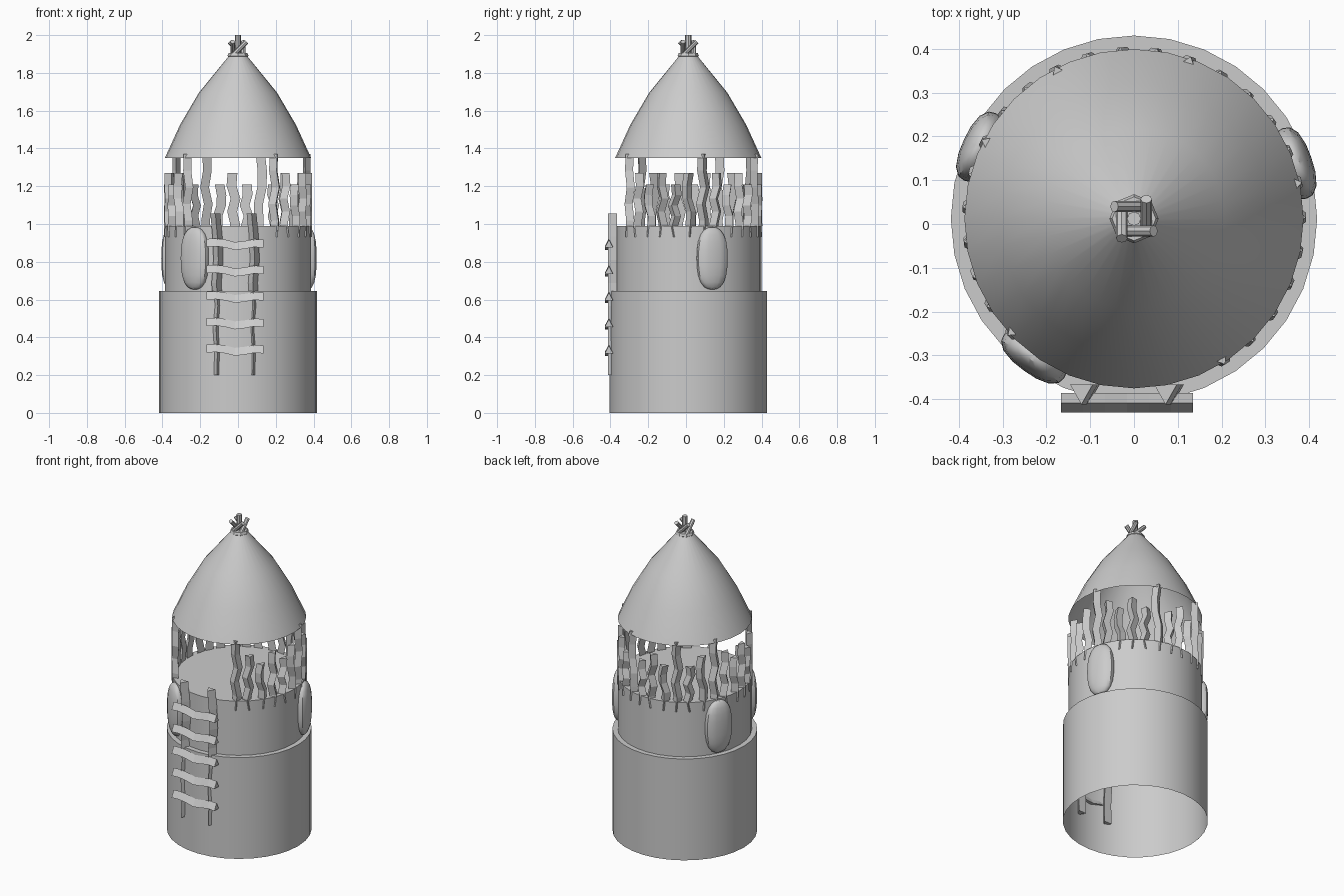
import bpy, bmesh, math
from mathutils import Vector, Matrix

cube = bpy.data.objects.get("Cube")
if cube:
    bpy.data.objects.remove(cube, do_unlink=True)

CENTRE = Vector((0, 0.012, 0))
UP = Vector((0, 0, 1))

stone = bpy.data.materials.new("pale_grey")
stone.use_nodes = True
stone.diffuse_color = (0.6, 0.6, 0.6, 1)
stone.node_tree.nodes["Principled BSDF"].inputs["Base Color"].default_value = (0.6, 0.6, 0.6, 1)


def finish(name, bm, smooth=False):
    bmesh.ops.recalc_face_normals(bm, faces=bm.faces[:])
    mesh = bpy.data.meshes.new(name)
    bm.to_mesh(mesh)
    bm.free()
    mesh.materials.append(stone)
    obj = bpy.data.objects.new(name, mesh)
    bpy.context.collection.objects.link(obj)
    if smooth:
        bpy.ops.object.select_all(action='DESELECT')
        obj.select_set(True)
        bpy.context.view_layer.objects.active = obj
        bpy.ops.object.shade_smooth_by_angle(angle=math.radians(35))
    return obj


def loft(bm, rings, caps=True):
    """Skin a list of equal-sized rings of points."""
    loops = [[bm.verts.new(p) for p in ring] for ring in rings]
    n = len(loops[0])
    for a, b in zip(loops, loops[1:]):
        for i in range(n):
            j = (i + 1) % n
            bm.faces.new((a[i], a[j], b[j], b[i]))
    if caps:
        bm.faces.new(loops[0])
        bm.faces.new(loops[-1])
    return loops


def lathe(name, profile, sides=32, cap_top=False, cap_bottom=False):
    bm = bmesh.new()
    rings = [[CENTRE + Vector((r * math.sin(a), r * math.cos(a), z))
              for a in (2 * math.pi * i / sides for i in range(sides))]
             for r, z in profile]
    loops = loft(bm, rings, caps=False)
    if cap_top:
        bm.faces.new(loops[-1])
    if cap_bottom:
        bm.faces.new(loops[0])
    return finish(name, bm, smooth=True)


def crooked_bar(name, start, end, side, out, bend, waves):
    """Triangular bar, its ridge along 'out', bent step by step along 'bend'."""
    bm = bmesh.new()
    rings = []
    for i, w in enumerate(waves):
        c = start.lerp(end, i / (len(waves) - 1)) + bend * w
        rings.append([c - side, c + side, c + out])
    loft(bm, rings)
    return finish(name, bm)


# Tower: open-bottomed base, ledge, upper wall and floor
lathe("tower_base", [(0.418, 0), (0.418, 0.645), (0.387, 0.645)])
lathe("tower_upper_wall", [(0.387, 0.645), (0.387, 0.99)], cap_top=True)

# Roof: thin flared cone, open below
lathe("roof", [(0.387, 1.35), (0.307, 1.525), (0.207, 1.695), (0.04, 1.9)])
lathe("roof_collar", [(0.045, 1.88), (0.056, 1.89), (0.05, 1.905)], 8, True, True)

# Finial: one upright stick with four leaning around it
def stick(name, a, b, radius=0.013, sides=8):
    a, b = CENTRE + Vector(a), CENTRE + Vector(b)
    turn = (b - a).to_track_quat('Z', 'Y')
    bm = bmesh.new()
    ring = [turn @ Vector((radius * math.cos(t), radius * math.sin(t), 0))
            for t in (2 * math.pi * i / sides for i in range(sides))]
    loft(bm, [[a + p for p in ring], [b + p for p in ring]])
    finish(name, bm, smooth=True)

stick("finial_centre", (0, 0, 1.89), (0, 0, 2.0), 0.016)
for i in range(4):
    spin = Matrix.Rotation(math.pi / 2 * i, 3, 'Z')
    stick(f"finial_stick_{i + 1}", spin @ Vector((0.028, -0.025, 1.895)),
          spin @ Vector((0.028, 0.045, 1.965)))

# Railing posts: crooked triangular sticks, some reaching the roof
TALL = {0, 6, 11, 15, 18, 24}
WAVES = [(0, 0.4, -0.5, 0.7, -0.2, 0), (0, -0.6, 0.3, -0.7, 0.5, 0.2),
         (0.2, 0.5, 0.6, -0.5, -0.6, 0)]
for k in range(25):
    a = math.radians(-58 + 11.7 * k)
    radial = Vector((math.cos(a), math.sin(a), 0))
    tangent = Vector((-math.sin(a), math.cos(a), 0))
    top = 1.37 if k in TALL else (1.21, 1.27)[k % 2]
    foot = CENTRE + radial * 0.358
    crooked_bar(f"railing_post_{k + 1}", foot + UP * 0.93, foot + UP * top,
                tangent * 0.026, radial * 0.034, tangent * 0.018, WAVES[k % 3])

# Windows: bulging ovals on the upper wall
for name, angle in (("front", -126), ("left", 19), ("right", 155)):
    a = math.radians(angle)
    place = (Matrix.Translation(CENTRE + Vector((math.cos(a), math.sin(a), 0)) * 0.388 + UP * 0.818)
             @ Matrix.Rotation(a, 4, 'Z') @ Matrix.Diagonal((0.04, 0.085, 0.165, 1)))
    bm = bmesh.new()
    bmesh.ops.create_uvsphere(bm, u_segments=16, v_segments=12, radius=1)
    for v in bm.verts:  # squarer than a plain oval
        v.co *= 1 / (sum(abs(c) ** 2.5 for c in v.co) ** 0.4)
    bmesh.ops.transform(bm, matrix=place, verts=bm.verts[:])
    finish(f"{name}_window", bm, smooth=True)

# Ladder: two rails and five wavy rungs
FRONT = Vector((0, -1, 0))
SIDE = Vector((1, 0, 0))
for name, x in (("right", -0.112), ("left", 0.08)):
    crooked_bar(f"ladder_{name}_rail", Vector((x, -0.366, 0.2)), Vector((x, -0.366, 1.055)),
                SIDE * 0.026, FRONT * 0.046, SIDE * 0.01,
                (0, 0.3, -0.4, 0.5, -0.2, 0.8, 0.3, -0.8))
for i in range(5):
    z = 0.315 + 0.14 * i
    crooked_bar(f"ladder_rung_{i + 1}", Vector((-0.167, -0.408, z)), Vector((0.135, -0.408, z)),
                FRONT * 0.022, UP * 0.042, UP * 0.014,
                (0.3, 0.5, 0, -0.9, -0.5, 0.2, 0))
